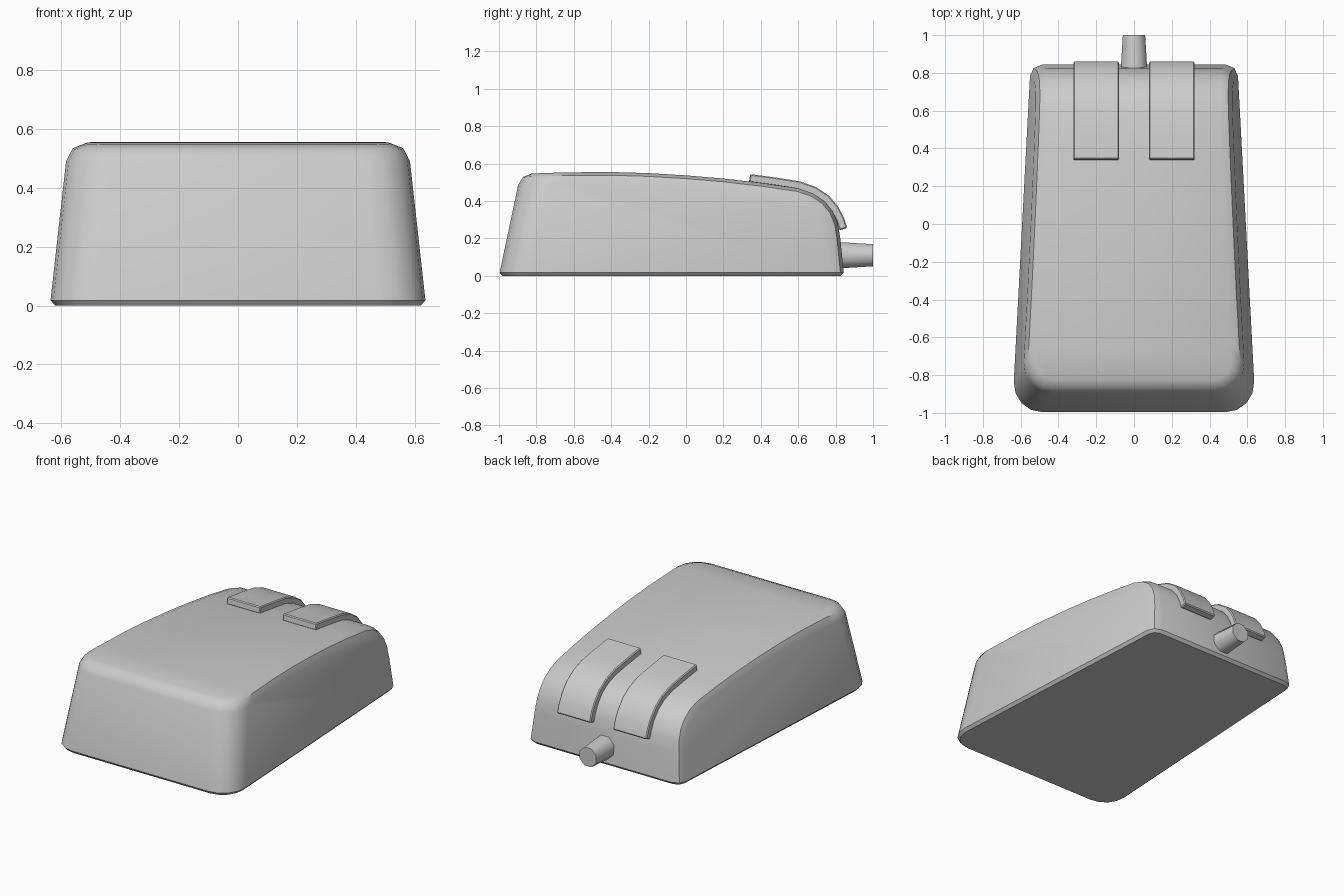
import bpy, bmesh, math
from mathutils import Matrix, Vector

cube = bpy.data.objects.get("Cube")
if cube:
    bpy.data.objects.remove(cube)

grey = bpy.data.materials.new("light_grey")
grey.use_nodes = True
colour = (0.6, 0.6, 0.6, 1)
grey.diffuse_color = colour
grey.node_tree.nodes["Principled BSDF"].inputs["Base Color"].default_value = colour


def finish(bm, name, angle):
    bmesh.ops.recalc_face_normals(bm, faces=bm.faces)
    mesh = bpy.data.meshes.new(name)
    bm.to_mesh(mesh)
    bm.free()
    mesh.materials.append(grey)
    obj = bpy.data.objects.new(name, mesh)
    bpy.context.collection.objects.link(obj)
    bpy.ops.object.select_all(action='DESELECT')
    obj.select_set(True)
    bpy.context.view_layer.objects.active = obj
    bpy.ops.object.shade_smooth_by_angle(angle=math.radians(angle))
    return obj


def prism(profile, left, right):
    """Closed prism from a (y, z) outline; left and right give x for each point."""
    bm = bmesh.new()
    a = [bm.verts.new((left(y, z), y, z)) for y, z in profile]
    b = [bm.verts.new((right(y, z), y, z)) for y, z in profile]
    bm.faces.new(a)
    bm.faces.new(b)
    n = len(profile)
    for i in range(n):
        j = (i + 1) % n
        bm.faces.new((a[i], a[j], b[j], b[i]))
    bmesh.ops.recalc_face_normals(bm, faces=bm.faces)
    return bm


def bevel(bm, edges, offset, segments):
    bmesh.ops.bevel(bm, geom=edges, offset=offset, offset_type='OFFSET',
                    segments=segments, profile=0.5, affect='EDGES', clamp_overlap=True)
    bm.normal_update()


def half_width(y, z):
    return 0.594 - 0.053 * y - 0.1 * z


# Body: tapered shell with a domed top that rolls down at the back
shell = [(-1, 0), (-0.885, 0.545), (-0.65, 0.553), (-0.4, 0.555), (-0.2, 0.549),
         (0, 0.537), (0.2, 0.52), (0.4, 0.497), (0.6, 0.468), (0.68, 0.44),
         (0.74, 0.4), (0.785, 0.345), (0.812, 0.28), (0.825, 0.2), (0.845, 0)]
bm = prism(shell, lambda y, z: -half_width(y, z), half_width)

# Rounded upright front corners
bevel(bm, [e for e in bm.edges
           if min(v.co.y for v in e.verts) < -0.95 and abs(e.verts[0].co.z - e.verts[1].co.z) > 0.3],
      0.16, 4)


# Softened rim between the walls and the top strip
def is_strip(face):
    return face.normal.z > 0.5 or face.normal.y > 0.3


def is_wall(face):
    return abs(face.normal.z) < 0.4 and face.normal.y < 0.3


bevel(bm, [e for e in bm.edges if len(e.link_faces) == 2
           and any(is_strip(f) for f in e.link_faces)
           and any(is_wall(f) for f in e.link_faces)], 0.06, 2)

# Narrow chamfer around the base
bevel(bm, [e for e in bm.edges if len(e.link_faces) == 2
           and sum(f.normal.z < -0.9 for f in e.link_faces) == 1], 0.018, 1)
finish(bm, "body", 40)

# Two raised buttons that follow the curve of the shell
path = [Vector(p) for p in [(0.338, 0.508), (0.48, 0.489), (0.6, 0.47), (0.68, 0.442),
                            (0.74, 0.402), (0.785, 0.347), (0.812, 0.295), (0.828, 0.245)]]


def offset_path(distance):
    points = []
    for i, p in enumerate(path):
        t = (path[min(i + 1, len(path) - 1)] - path[max(i - 1, 0)]).normalized()
        points.append(tuple(p + Vector((-t.y, t.x)) * distance))
    return points


outline = offset_path(0.036) + offset_path(-0.008)[::-1]
for name, x in (("left_button", 0.2), ("right_button", -0.2)):
    bm = prism(outline, lambda y, z: x - 0.12, lambda y, z: x + 0.12)
    bevel(bm, [e for e in bm.edges if len(e.link_faces) == 2
               and e.calc_face_angle() > 1.2], 0.006, 1)
    finish(bm, name, 35)

# Cable stub at the back
bm = bmesh.new()
bmesh.ops.create_cone(
    bm, cap_ends=True, segments=8, radius1=0.077, radius2=0.064, depth=0.2,
    matrix=Matrix.Translation((0, 0.9, 0.11)) @ Matrix.Rotation(-math.pi / 2, 4, 'X')
    @ Matrix.Rotation(math.pi / 8, 4, 'Z'))
finish(bm, "cable_stub", 50)
